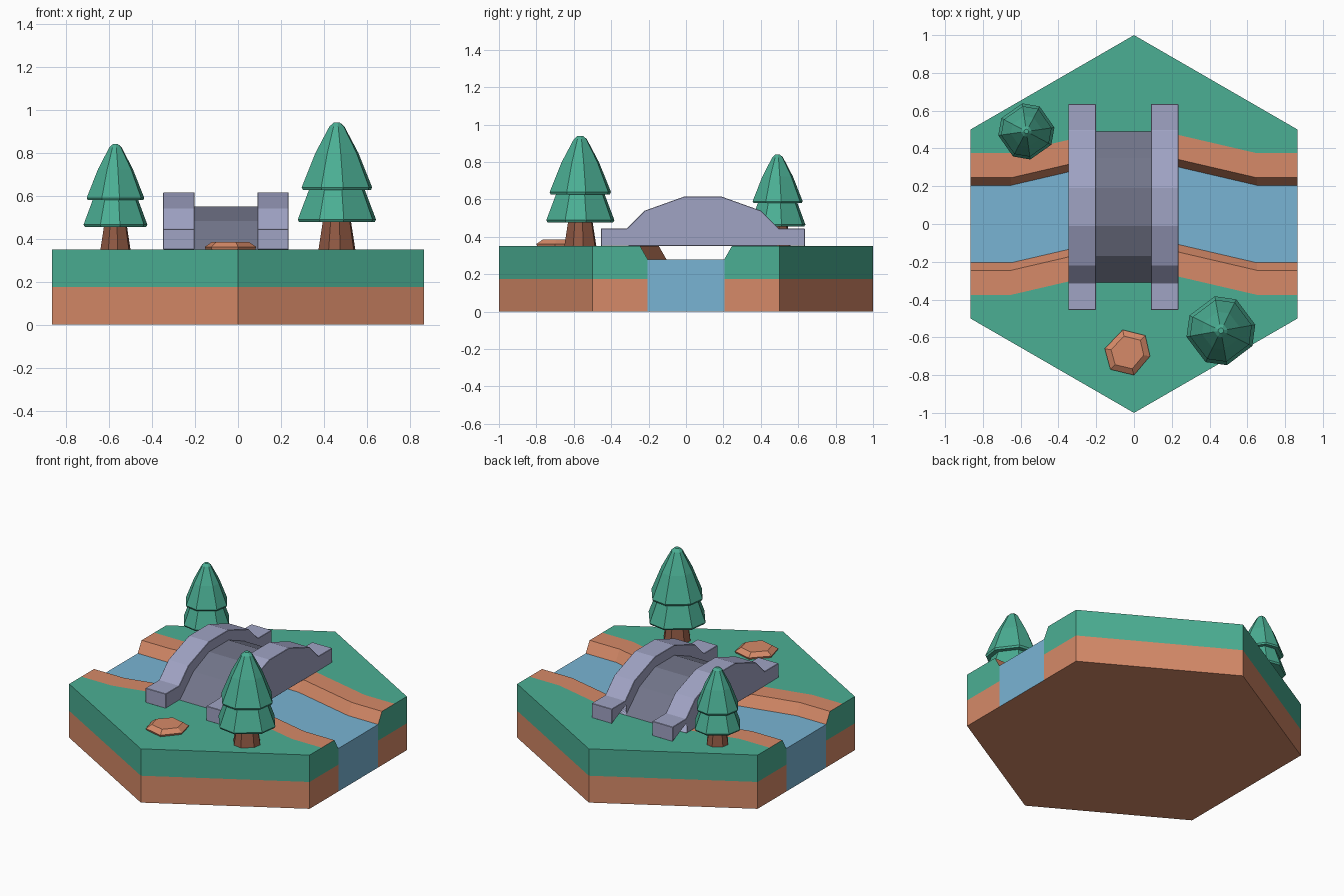
import bpy, bmesh, math
from mathutils import Vector

if "Cube" in bpy.data.objects:
    bpy.data.objects.remove(bpy.data.objects["Cube"], do_unlink=True)


def material(name, rgb):
    linear = [(c / 255 / 12.92) if c < 11 else ((c / 255 + 0.055) / 1.055) ** 2.4 for c in rgb]
    m = bpy.data.materials.new(name)
    m.use_nodes = True
    m.diffuse_color = (*linear, 1)
    m.node_tree.nodes["Principled BSDF"].inputs["Base Color"].default_value = (*linear, 1)
    return m


GRASS = material("grass green", (75, 175, 148))
DIRT = material("clay dirt", (214, 138, 104))
WATER = material("river blue", (121, 180, 212))
STONE = material("light stone", (160, 163, 196))
DECK = material("dark stone", (114, 117, 138))
BARK = material("bark brown", (146, 90, 68))


def finish(name, bm, mats, bevel=0):
    bmesh.ops.recalc_face_normals(bm, faces=bm.faces)
    mesh = bpy.data.meshes.new(name)
    bm.to_mesh(mesh)
    bm.free()
    for m in mats:
        mesh.materials.append(m)
    obj = bpy.data.objects.new(name, mesh)
    bpy.context.collection.objects.link(obj)
    if bevel:
        mod = obj.modifiers.new("soft edges", "BEVEL")
        mod.width, mod.segments = bevel, 1
    return obj


def loft(name, sections, mats, edge_mats=None, caps=None, bevel=0):
    """Join closed sections; edge_mats colours each strip, caps lists (corners, material)."""
    bm = bmesh.new()
    rings = [[bm.verts.new(p) for p in s] for s in sections]
    n = len(rings[0])
    for a, b in zip(rings, rings[1:]):
        for i in range(n):
            j = (i + 1) % n
            f = bm.faces.new((a[i], a[j], b[j], b[i]))
            f.material_index = edge_mats[i] if edge_mats else 0
    for ring in (rings[0], rings[-1]):
        for corners, m in caps or [(range(n), 0)]:
            bm.faces.new([ring[i] for i in corners]).material_index = m
    return finish(name, bm, mats, bevel)


# Hexagonal tile, split by a river that bows toward the back
EDGE = math.sqrt(3) / 2
TOP, LAYER, SURFACE = 0.35, 0.175, 0.28
stations = [(-EDGE, 0), (-0.65, 0), (-0.22, 0.1), (0, 0.1), (0.22, 0.1), (0.65, 0), (EDGE, 0)]


def bank_section(x, shift, side):
    outer = 1 - abs(x) / math.sqrt(3)
    profile = [(None, 0), (None, LAYER), (None, TOP), (0.375, TOP),
               (0.245, TOP), (0.205, SURFACE), (0.205, LAYER), (0.205, 0)]
    return [(x, side * outer if y is None else side * y + shift, z) for y, z in profile]


for side, name in ((1, "back_bank"), (-1, "front_bank")):
    loft(name, [bank_section(x, s, side) for x, s in stations], [GRASS, DIRT],
         edge_mats=[1, 0, 0, 1, 1, 1, 1, 1],
         caps=[((1, 2, 3, 4, 5, 6), 0), ((0, 1, 6, 7), 1)])

loft("river",
     [[(x, s + y, z) for y, z in ((-0.205, 0), (-0.205, SURFACE), (0.205, SURFACE), (0.205, 0))]
      for x, s in stations],
     [WATER, DIRT], edge_mats=[0, 0, 0, 1])

# Arched bridge: two rails with flat feet over a solid deck
BRIDGE_Y = 0.09
arch_top = [(0.545, 0.445), (0.405, 0.445), (0.31, 0.54), (0.1, 0.615)]
arch_under = [(0.1, 0.55), (0.26, 0.483), (0.4, 0.35)]


def mirrored(half):
    return [(-y, z) for y, z in half] + [(y, z) for y, z in reversed(half)]


def extrude(name, profile, x0, x1, mat, bevel):
    loft(name, [[(x, BRIDGE_Y + y, z) for y, z in profile] for x in (x0, x1)], [mat], bevel=bevel)


rail = mirrored([(0.545, TOP)] + arch_top) + list(reversed(mirrored(arch_under)))
extrude("right_rail", rail, -0.348, -0.202, STONE, 0.009)
extrude("left_rail", rail, 0.09, 0.235, STONE, 0.009)
extrude("bridge_deck", mirrored(list(reversed(arch_under))[:1] + [(0.26, 0.483), (0.1, 0.55)]),
        -0.33, 0.217, DECK, 0)


# Trees: chamfered square tiers on a tapered trunk
def tier(name, x, y, profile, mat, turn, bevel=0):
    angles = [math.radians(turn + 90 * k + d) for k in range(4) for d in (-18, 18)]
    loft(name, [[(x + r * math.cos(a), y + r * math.sin(a), z) for a in angles]
                for r, z in profile], [mat], bevel=bevel)


def tree(name, x, y, size, height, turn):
    def at(r, h):
        return (r * size, TOP + h * height)
    tier(name + "_trunk", x, y, [at(0.47, 0), at(0.34, 0.26)], BARK, turn)
    tier(name + "_lower_leaves", x, y,
         [at(0.96, 0.215), at(1, 0.235), at(0.7, 0.48)], GRASS, turn)
    tier(name + "_upper_leaves", x, y,
         [at(0.87, 0.47), at(0.9, 0.49), at(0.55, 0.76), at(0.19, 0.97), at(0.08, 1)], GRASS, turn)


tree("large_tree", 0.46, -0.565, 0.185, 0.59, 82)
tree("small_tree", -0.57, 0.49, 0.15, 0.49, 80)

# Flat clay rock in the front meadow
corners = [Vector(p) for p in ((-0.12, 0.02), (-0.025, 0.12), (0.095, 0.09),
                               (0.12, -0.02), (0.035, -0.12), (-0.09, -0.09))]
loft("flat_rock",
     [[(-0.035 + c.x * k, -0.68 + c.y * k, TOP + h) for c in corners]
      for k, h in ((0.96, 0), (1, 0.012), (0.72, 0.035))], [DIRT])
